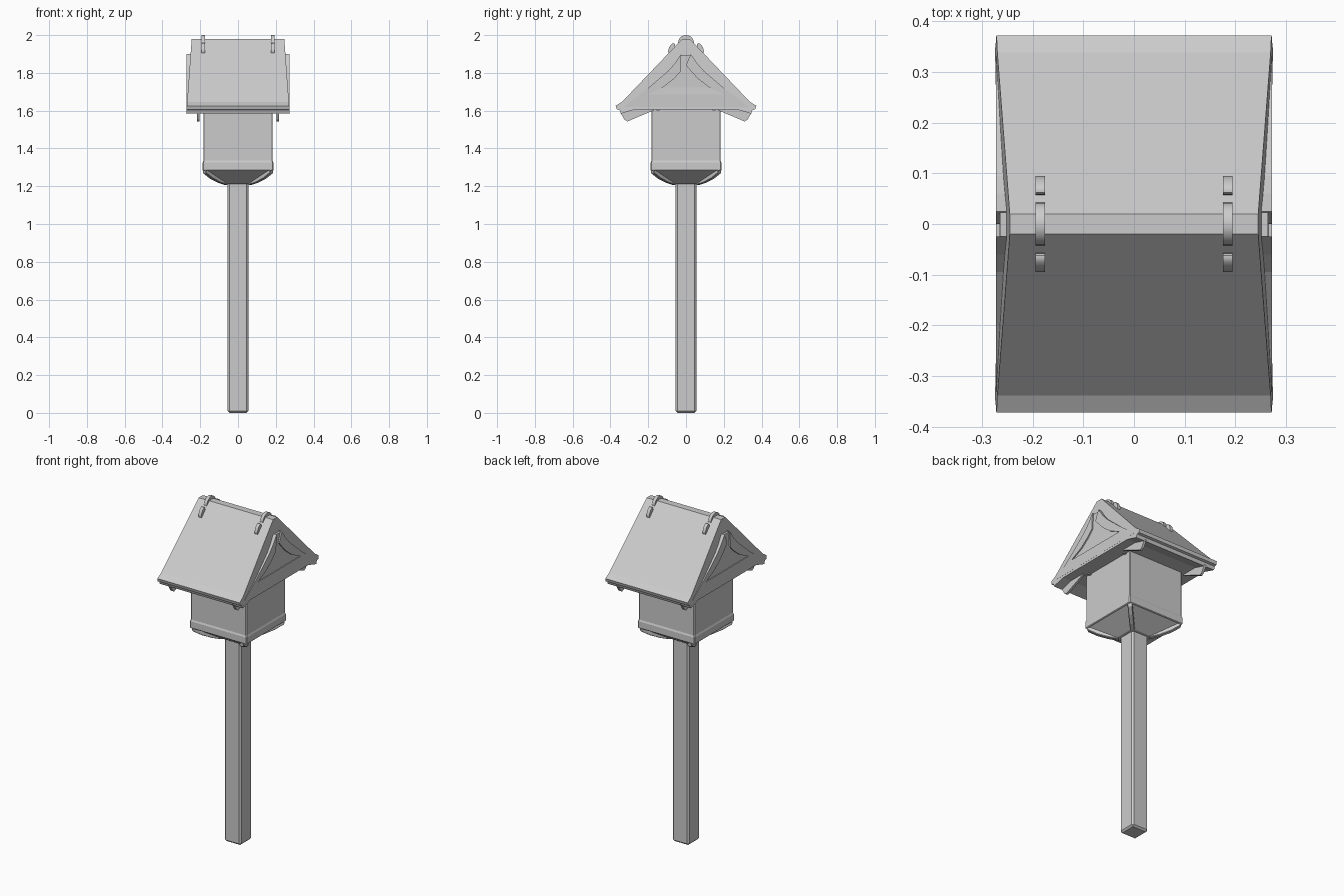
import bpy, bmesh, math
from mathutils import Matrix, Vector

if "Cube" in bpy.data.objects:
    bpy.data.objects.remove(bpy.data.objects["Cube"])


def make(name, bm, bevel=0.0, smooth=False):
    bmesh.ops.recalc_face_normals(bm, faces=bm.faces)
    me = bpy.data.meshes.new(name)
    bm.to_mesh(me)
    bm.free()
    ob = bpy.data.objects.new(name, me)
    bpy.context.collection.objects.link(ob)
    if bevel:
        m = ob.modifiers.new("bevel", 'BEVEL')
        m.width, m.segments = bevel, 1
    if smooth:
        bpy.context.view_layer.objects.active = ob
        ob.select_set(True)
        bpy.ops.object.shade_smooth_by_angle(angle=math.radians(35))
        ob.select_set(False)
    return ob


def prism(name, profile, x0, x1, bevel=0.0, matrix=None, smooth=False):
    """Extrude a (y, z) profile along x; x0 and x1 are functions of z or numbers."""
    bm = bmesh.new()
    val = lambda f, z: f(z) if callable(f) else f
    a = [bm.verts.new((val(x0, z), y, z)) for y, z in profile]
    b = [bm.verts.new((val(x1, z), y, z)) for y, z in profile]
    n = len(profile)
    bm.faces.new(a)
    bm.faces.new(b)
    for i in range(n):
        j = (i + 1) % n
        bm.faces.new((a[i], a[j], b[j], b[i]))
    if matrix:
        bm.transform(matrix)
    return make(name, bm, bevel, smooth)


def square_loft(name, rings, bevel=0.0):
    """Stack square rings given as (half width, z)."""
    bm = bmesh.new()
    loops = [[bm.verts.new((sx * h, sy * h, z)) for sx, sy in
              ((-1, -1), (1, -1), (1, 1), (-1, 1))] for h, z in rings]
    bm.faces.new(loops[0])
    bm.faces.new(loops[-1])
    for lo, hi in zip(loops, loops[1:]):
        for i in range(4):
            j = (i + 1) % 4
            bm.faces.new((lo[i], lo[j], hi[j], hi[i]))
    return make(name, bm, bevel)


def mirrored(half):
    return half + [(-y, z) for y, z in reversed(half) if y > 1e-6]


# Post with chamfered corners
square_loft("post", [(0.055, 0), (0.055, 1.24)], 0.01)

# House box with a slightly wider foot, and tapered floor
square_loft("house_box", [(0.187, 1.283), (0.187, 1.325), (0.183, 1.335), (0.183, 1.64)], 0.004)
square_loft("tapered_floor", [(0.072, 1.212), (0.182, 1.286)])

# Curved corner brackets under the box
for k in range(4):
    rot = Matrix.Rotation(math.radians(45 + 90 * k), 4, 'Z')
    prism("corner_bracket", [(0.07, 1.225), (0.09, 1.207), (0.14, 1.218), (0.2, 1.24),
                             (0.25, 1.268), (0.255, 1.285), (0.2, 1.29)],
          -0.013, 0.013, 0.003, rot)

# Roof body: ends lean inward toward the ridge, eaves kick outward
roof_end = lambda z: 0.245 + 0.0265 * (1.98 - z) / 0.36
prism("roof", mirrored([(0.02, 1.98), (0.338, 1.647), (0.372, 1.626), (0.366, 1.607),
                        (0.352, 1.603), (0.345, 1.584), (0.27, 1.606)]),
      lambda z: -roof_end(z), roof_end)

# Gable ends: upright panel and raised bargeboard
panel = mirrored([(0.025, 1.895), (0.06, 1.845), (0.095, 1.805), (0.2, 1.715), (0.335, 1.615),
                  (0.27, 1.607)])
board = mirrored([(0.025, 1.9), (0.06, 1.85), (0.095, 1.81), (0.2, 1.72), (0.33, 1.62)])
inner = mirrored([(0.0, 1.84), (0.03, 1.805), (0.065, 1.768), (0.12, 1.725), (0.2, 1.685)])
board += list(reversed(inner))
for s in (-1, 1):
    prism("gable_panel", panel, s * 0.2, s * 0.264)
    prism("bargeboard", board, s * 0.24, s * 0.272)

# Rafter tails and small wall blocks under the eaves
tail = [(0.17, 1.64), (0.17, 1.602), (0.31, 1.543), (0.325, 1.552), (0.348, 1.59), (0.34, 1.62)]
for sx in (-1, 1):
    for sy in (-1, 1):
        prism("rafter_tail", [(sy * y, z) for y, z in tail], sx * 0.204, sx * 0.218)
        prism("wall_block", [(sy * y, z) for y, z in
                             ((0.14, 1.615), (0.14, 1.6), (0.155, 1.6), (0.155, 1.615))],
              sx * 0.18, sx * 0.2)

# Ridge hooks: rounded cap over the ridge and a lug on each slope
cap = [(0.042 * math.cos(2 * math.pi * i / 20), 1.958 + 0.042 * math.sin(2 * math.pi * i / 20))
       for i in range(20)]
lug = []
for i in range(16):
    a = 2 * math.pi * i / 16
    p = Vector((0.03 * math.cos(a), 0.014 * math.sin(a)))
    p.rotate(Matrix.Rotation(math.radians(-62), 2))
    lug.append((0.076 + p.x, 1.93 + p.y))
for sx in (-1, 1):
    x0, x1 = sx * 0.185 - 0.0095, sx * 0.185 + 0.0095
    prism("ridge_cap", cap, x0, x1, smooth=True)
    for sy in (-1, 1):
        prism("slope_lug", [(sy * y, z) for y, z in lug], x0, x1, smooth=True)
